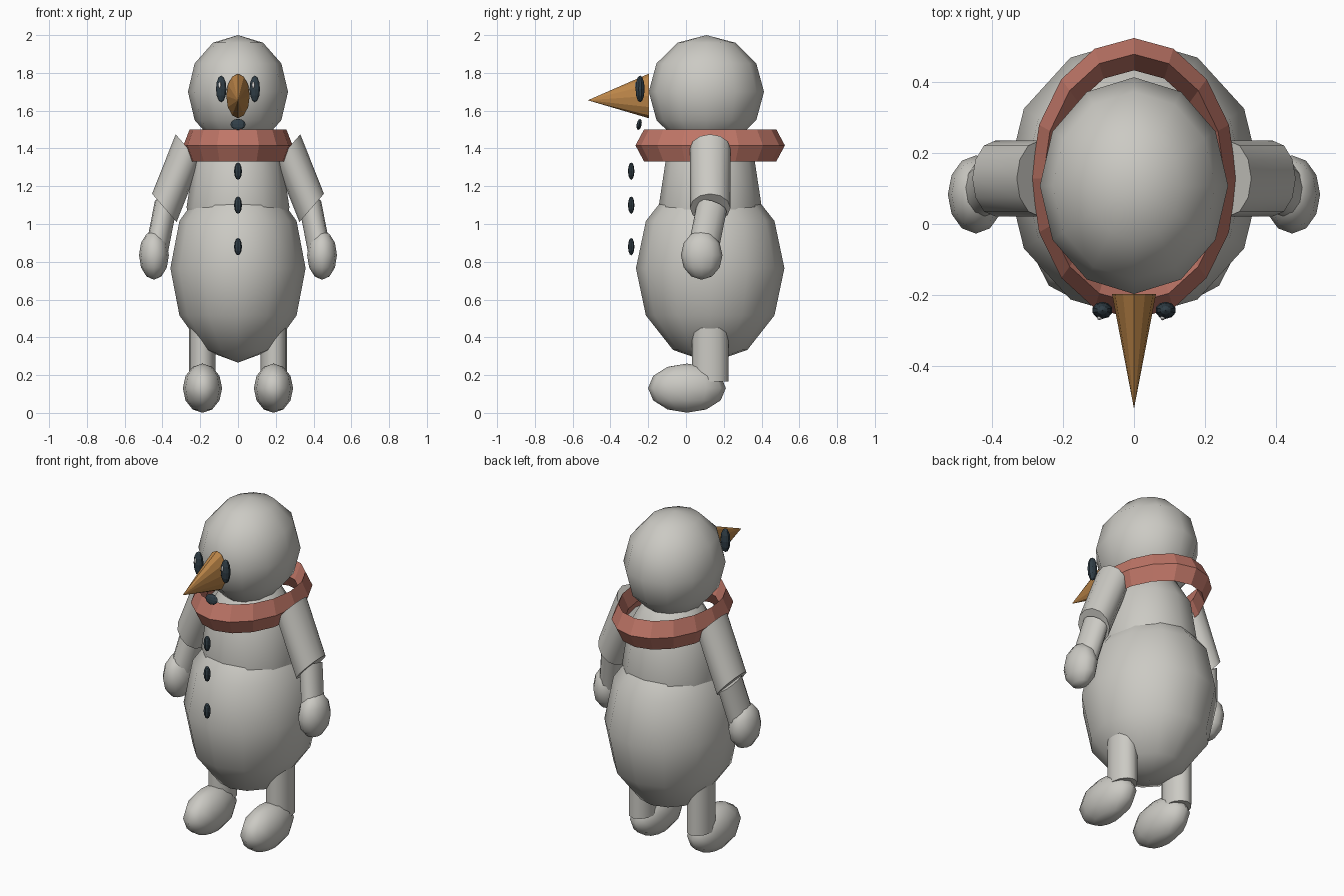
import bpy, bmesh, math
from mathutils import Vector, Matrix

if "Cube" in bpy.data.objects:
    bpy.data.objects.remove(bpy.data.objects["Cube"])


def material(name, rgb):
    m = bpy.data.materials.new(name)
    m.diffuse_color = (*rgb, 1)
    m.use_nodes = True
    m.node_tree.nodes["Principled BSDF"].inputs["Base Color"].default_value = m.diffuse_color
    return m


snow = material("warm_grey", (0.60, 0.59, 0.55))
red = material("dusty_red", (0.52, 0.18, 0.135))
orange = material("carrot_orange", (0.50, 0.235, 0.065))
dark = material("coal", (0.030, 0.048, 0.062))
white = material("glint_white", (0.80, 0.80, 0.80))


def finish(bm, name, mat, smooth):
    bmesh.ops.recalc_face_normals(bm, faces=bm.faces)
    me = bpy.data.meshes.new(name)
    bm.to_mesh(me)
    bm.free()
    me.materials.append(mat)
    ob = bpy.data.objects.new(name, me)
    bpy.context.collection.objects.link(ob)
    if smooth:
        bpy.ops.object.select_all(action='DESELECT')
        ob.select_set(True)
        bpy.context.view_layer.objects.active = ob
        bpy.ops.object.shade_smooth_by_angle(angle=math.radians(55))
    return ob


def ball(name, center, radii, mat, seg=12, rings=6, smooth=True, tilt=0):
    """Low-poly ellipsoid, tilt turns it about x."""
    bm = bmesh.new()
    bmesh.ops.create_uvsphere(bm, u_segments=seg, v_segments=rings, radius=1)
    bm.transform(Matrix.Translation(center) @ Matrix.Rotation(tilt, 4, 'X')
                 @ Matrix.Diagonal((*radii, 1)))
    return finish(bm, name, mat, smooth)


def tube(name, a, b, u, v, mat, seg=12):
    """Capped, possibly slanted cylinder from a to b with half-axes u and v."""
    a, b, u, v = map(Vector, (a, b, u, v))
    bm = bmesh.new()
    rings = []
    for c in (a, b):
        rings.append([bm.verts.new(c + u * math.cos(t) + v * math.sin(t))
                      for t in (2 * math.pi * i / seg for i in range(seg))])
    for i in range(seg):
        j = (i + 1) % seg
        bm.faces.new((rings[0][i], rings[0][j], rings[1][j], rings[1][i]))
    for r in rings:
        bm.faces.new(r)
    return finish(bm, name, mat, True)


# Head and the two body balls
ball("head", (0, 0.108, 1.70), (0.265, 0.305, 0.30), snow)
ball("chest", (0, 0.128, 1.09), (0.272, 0.273, 0.48), snow)
ball("belly", (0, 0.128, 0.766), (0.358, 0.393, 0.50), snow)

# Scarf: diamond section swept round an oval
bm = bmesh.new()
N = 16
section = [(1.13, 0), (1.0, 0.085), (0.87, 0), (1.0, -0.085)]
loops = []
for i in range(N):
    t = 2 * math.pi * i / N
    loops.append([bm.verts.new((0.256 * r * math.cos(t),
                                0.128 + 0.35 * r * math.sin(t), 1.416 + z))
                  for r, z in section])
for i in range(N):
    p, q = loops[i], loops[(i + 1) % N]
    for k in range(4):
        m = (k + 1) % 4
        bm.faces.new((p[k], q[k], q[m], p[m]))
finish(bm, "scarf", red, False)

# Beak: tall oval cone pointing forward and slightly down
bm = bmesh.new()
tip = bm.verts.new((0, -0.52, 1.655))
base = [bm.verts.new((0.062 * math.sin(t), -0.197, 1.678 + 0.118 * math.cos(t)))
        for t in (2 * math.pi * i / 12 for i in range(12))]
for i in range(12):
    bm.faces.new((base[i], base[(i + 1) % 12], tip))
bm.faces.new(base)
finish(bm, "beak", orange, False)

# Mouth and buttons
ball("mouth", (0, -0.248, 1.527), (0.04, 0.013, 0.030), dark, 8, 6, False, -0.2)
for i, z in enumerate((1.28, 1.10, 0.88)):
    ball(f"button_{i + 1}", (0, -0.29, z), (0.021, 0.017, 0.046), dark, 8, 6, False)

# Paired parts
for side, s in (("left", -1), ("right", 1)):
    ball(f"{side}_eye", (s * 0.089, -0.243, 1.715), (0.029, 0.024, 0.071),
         dark, 10, 6, False)
    ball(f"{side}_eye_glint", (s * 0.089 - 0.008, -0.263, 1.735),
         (0.007, 0.008, 0.018), white, 8, 6)
    tube(f"{side}_upper_arm", (s * 0.265, 0.128, 1.40), (s * 0.39, 0.128, 1.085),
         (s * 0.065, 0, 0.075), (0, 0.107, 0), snow)
    tube(f"{side}_forearm", (s * 0.385, 0.137, 1.09), (s * 0.432, 0.088, 0.85),
         (s * 0.055, 0, 0.033), (0, 0.078, -0.022), snow)
    ball(f"{side}_hand", (s * 0.445, 0.083, 0.835), (0.079, 0.110, 0.130), snow)
    tube(f"{side}_leg", (s * 0.19, 0.128, 0.165), (s * 0.19, 0.128, 0.47),
         (s * 0.07, 0, 0), (0, 0.097, 0), snow)
    ball(f"{side}_foot", (s * 0.188, 0.005, 0.131), (0.104, 0.206, 0.130), snow)
